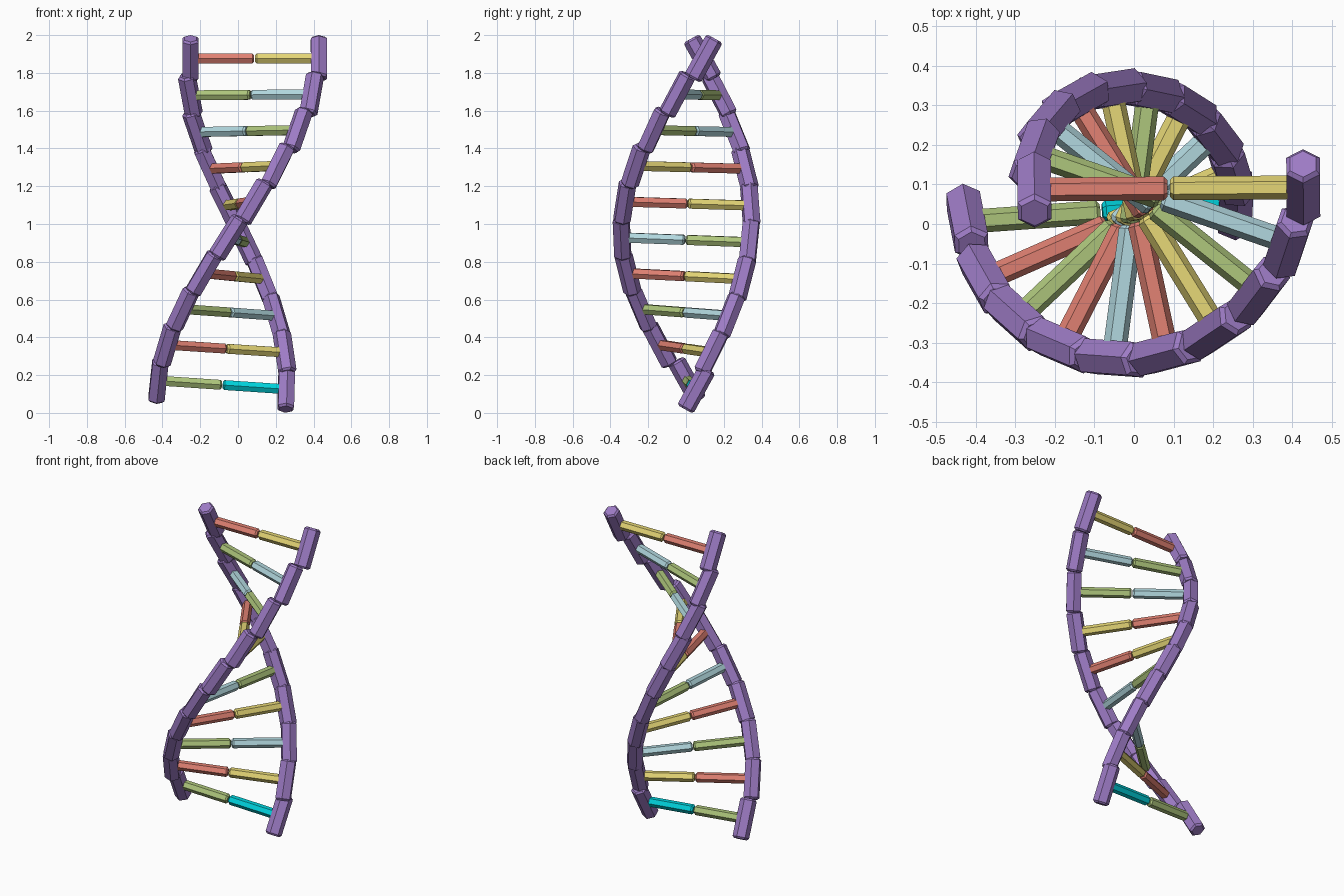
import bpy, bmesh
from math import cos, sin, pi, radians
from mathutils import Vector, Matrix

if "Cube" in bpy.data.objects:
    bpy.data.objects.remove(bpy.data.objects["Cube"])

COLORS = {
    "purple": (0.34, 0.20, 0.56), "red": (0.75, 0.22, 0.17), "yellow": (0.78, 0.67, 0.18),
    "green": (0.42, 0.56, 0.20), "blue": (0.44, 0.68, 0.73), "cyan": (0.0, 0.65, 0.72),
}


def material(name):
    m = bpy.data.materials.new(name)
    m.diffuse_color = (*COLORS[name], 1)
    m.use_nodes = True
    m.node_tree.nodes["Principled BSDF"].inputs["Base Color"].default_value = m.diffuse_color
    return m


def hex_bar(name, length, radius, bevel, turn, mat):
    """Six-sided bar along local z with chamfered ends."""
    bm = bmesh.new()
    h = length / 2
    rings = []
    for z, r in ((-h, radius - bevel), (-h + bevel, radius), (h - bevel, radius), (h, radius - bevel)):
        rings.append([bm.verts.new((r * cos(turn + k * pi / 3), r * sin(turn + k * pi / 3), z))
                      for k in range(6)])
    for a, b in zip(rings, rings[1:]):
        for k in range(6):
            n = (k + 1) % 6
            bm.faces.new((a[k], a[n], b[n], b[k]))
    bm.faces.new(rings[0][::-1])
    bm.faces.new(rings[-1])
    me = bpy.data.meshes.new(name)
    bm.to_mesh(me)
    bm.free()
    me.materials.append(mat)
    return me


def place(name, mesh, matrix):
    ob = bpy.data.objects.new(name, mesh)
    bpy.context.collection.objects.link(ob)
    ob.matrix_world = matrix


# Shared meshes: one backbone segment, one rung half per colour
HALF = 0.34
backbone = hex_bar("backbone", 0.242, 0.049, 0.011, pi / 2, material("purple"))
bases = {c: hex_bar("rung_" + c, 0.322, 0.03, 0.009, pi / 2, material(c))
         for c in COLORS if c != "purple"}

PAIRS = [("red", "yellow"), ("green", "blue"), ("blue", "green"), ("red", "yellow"),
         ("yellow", "red"), ("green", "blue"), ("yellow", "red"), ("blue", "green"),
         ("yellow", "red"), ("cyan", "green")]
AXIS_Y = [0.09, 0.065, 0.043, 0.023, 0.008, -0.002, -0.005, -0.005, -0.003, 0.03]

# Steps of the twisted ladder, from the top down
for i, pair in enumerate(PAIRS):
    angle = radians(0.5 - 19.6 * i)
    centre = Vector((0.088 - 0.019 * i, AXIS_Y[i], 1.876 - 0.192 * i))
    across = Vector((cos(angle), sin(angle), 0.0075 * i)).normalized()
    lean = Vector((0.011 * i, 0, 1))
    along = lean.cross(across).normalized()
    up = across.cross(along)
    frame = Matrix.Translation(centre) @ Matrix((across, along, up)).transposed().to_4x4()
    for side, strand, colour in ((-1, "a", pair[0]), (1, "b", pair[1])):
        # Backbone segment, tilted along the helix
        place(f"backbone_{strand}_{i}", backbone,
              frame @ Matrix.Translation((side * HALF, 0, 0))
              @ Matrix.Rotation(radians(-29 * side), 4, 'X'))
        # Half rung reaching from the middle into the backbone
        place(f"rung_{strand}_{i}", bases[colour],
              frame @ Matrix.Translation((side * 0.164, 0, 0)) @ Matrix.Rotation(pi / 2, 4, 'Y')
              @ Matrix.Rotation(0, 4, 'Z'))
